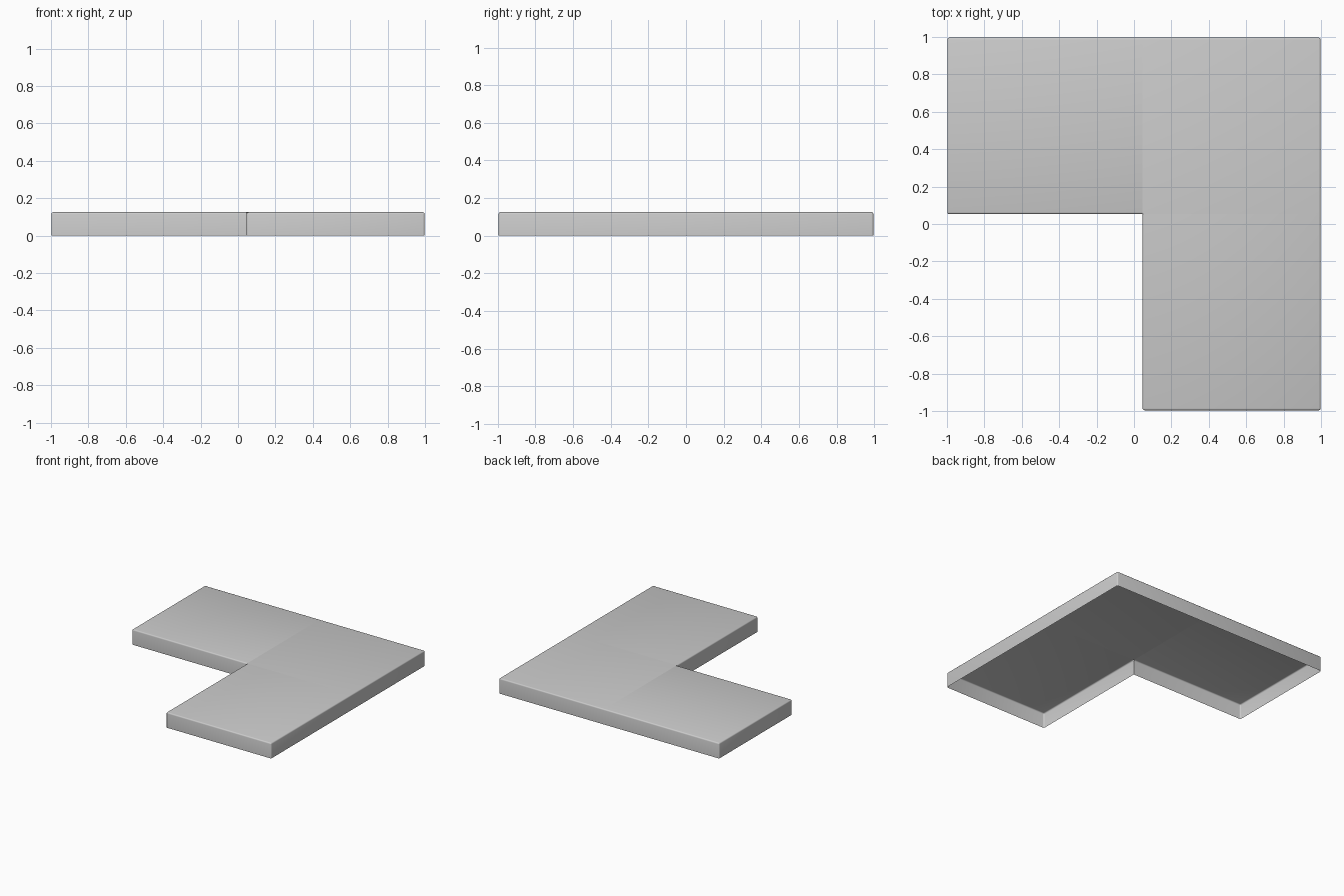
import bpy, bmesh

if "Cube" in bpy.data.objects:
    bpy.data.objects.remove(bpy.data.objects["Cube"])

H = 0.125            # slab height
SX, SY = 0.046, 0.053  # seam positions
EX, EY = 0.998, 0.996  # half extents
R = 0.01             # rounded edge size


def panel(name, x0, x1, y0, y1, open_sides):
    """Hollow panel: open below and on the sides that meet a neighbour."""
    bm = bmesh.new()
    bmesh.ops.create_cube(bm, size=1)
    for v in bm.verts:
        v.co = (x0 if v.co.x < 0 else x1,
                y0 if v.co.y < 0 else y1,
                0 if v.co.z < 0 else H)
    bm.normal_update()
    normals = {"-x": (-1, 0, 0), "+x": (1, 0, 0), "-y": (0, -1, 0),
               "+y": (0, 1, 0), "-z": (0, 0, -1)}
    drop = [f for f in bm.faces for s in open_sides + ["-z"]
            if sum(a * b for a, b in zip(f.normal, normals[s])) > 0.9]
    bmesh.ops.delete(bm, geom=drop, context='FACES')
    # round only the edges between two remaining faces
    edges = [e for e in bm.edges if len(e.link_faces) == 2]
    bmesh.ops.bevel(bm, geom=edges, offset=R, offset_type='OFFSET',
                    segments=3, profile=0.5, affect='EDGES')
    mesh = bpy.data.meshes.new(name)
    bm.to_mesh(mesh)
    bm.free()
    ob = bpy.data.objects.new(name, mesh)
    bpy.context.collection.objects.link(ob)
    bpy.context.view_layer.objects.active = ob
    ob.select_set(True)
    bpy.ops.object.shade_smooth_by_angle(angle=0.7)
    ob.select_set(False)


# three panels forming the L
panel("corner_panel", SX, EX, SY, EY, ["-x", "-y"])
panel("left_panel", -EX, SX, SY, EY, ["+x"])
panel("front_panel", SX, EX, -EY, SY, ["+y"])
